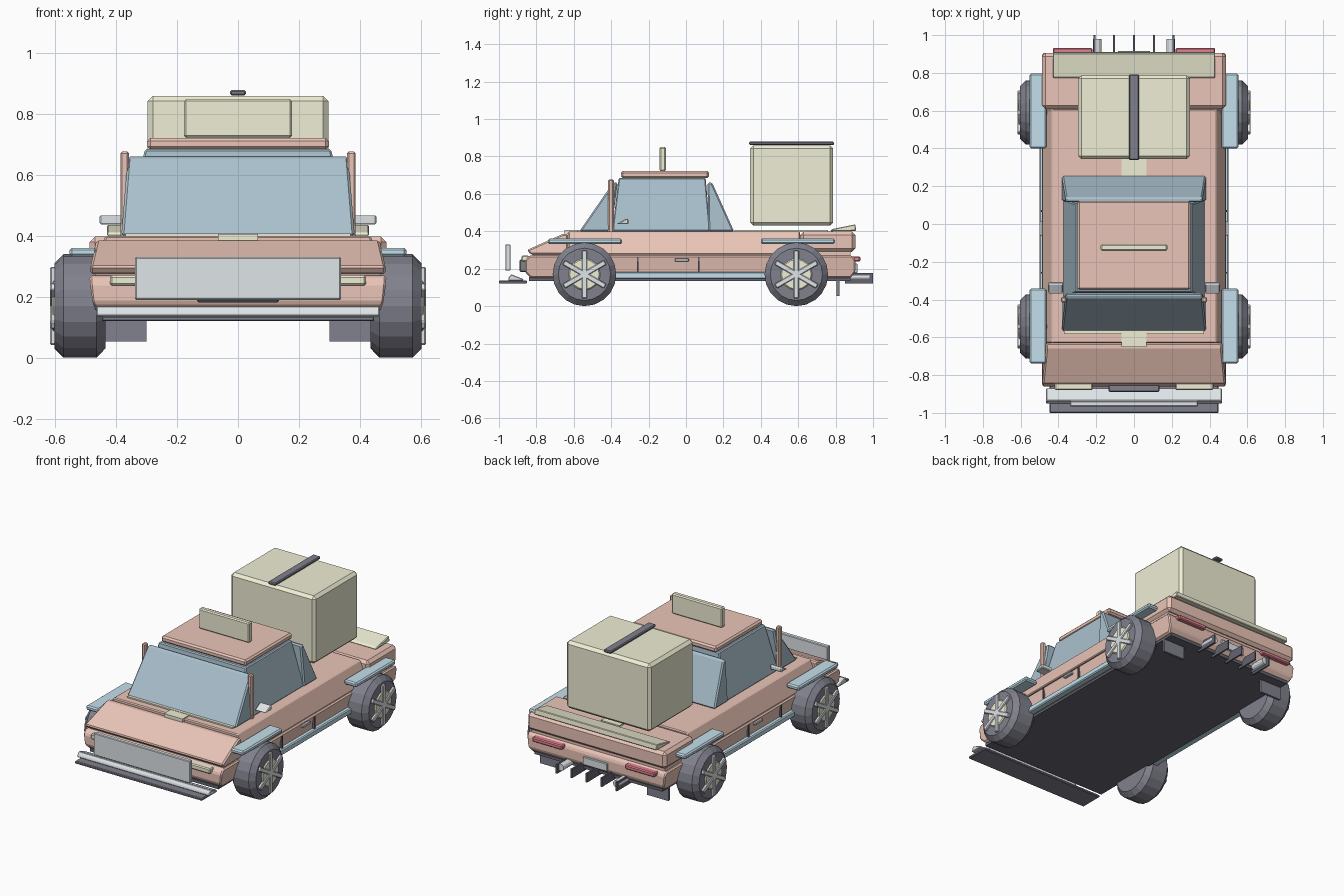
import bpy, math
from mathutils import Matrix, Vector


def material(name, r, g, b):
    m = bpy.data.materials.new(name)
    m.diffuse_color = (r, g, b, 1)
    return m


SALMON = material("salmon paint", 0.83, 0.56, 0.48)
GLASS = material("blue glass", 0.40, 0.53, 0.61)
BLUE = material("light blue trim", 0.55, 0.74, 0.83)
CREAM = material("cream", 0.87, 0.86, 0.67)
DARK = material("dark rubber", 0.22, 0.22, 0.27)
BLACK = material("underside", 0.13, 0.13, 0.17)
METAL = material("pale metal", 0.74, 0.78, 0.81)
RED = material("red lamp", 0.75, 0.22, 0.28)


def make(name, verts, faces, mat, bevel=0.0, mirror=False):
    me = bpy.data.meshes.new(name)
    me.from_pydata(verts, [], faces)
    me.materials.append(mat)
    ob = bpy.data.objects.new(name, me)
    bpy.context.collection.objects.link(ob)
    if bevel:
        b = ob.modifiers.new("bevel", "BEVEL")
        b.width, b.segments, b.limit_method = bevel, 1, "ANGLE"
        b.angle_limit = math.radians(35)
    if mirror:
        ob.modifiers.new("mirror", "MIRROR")
    return ob


def loft(name, a, b, mat, bevel=0.0, mirror=False):
    """Join two matching outlines; a lies at -x of b, outlines run clockwise seen from +x."""
    n = len(a)
    faces = [tuple(range(n)), tuple(range(2 * n - 1, n - 1, -1))]
    faces += [(i, i + n, (i + 1) % n + n, (i + 1) % n) for i in range(n)]
    return make(name, a + b, faces, mat, bevel, mirror)


def prism(name, pts, mat, bevel=0.0):
    """Side outline of (y, z, half width) extruded across the car."""
    return loft(name, [(-w, y, z) for y, z, w in pts],
                [(w, y, z) for y, z, w in pts], mat, bevel)


def box(name, x0, x1, y0, y1, z0, z1, mat, bevel=0.0, mirror=False):
    ring = [(y0, z0), (y0, z1), (y1, z1), (y1, z0)]
    return loft(name, [(x0, *p) for p in ring], [(x1, *p) for p in ring],
                mat, bevel, mirror)


def disc(name, axis, centre, radius, depth, mat, sides=20, bevel=0.0, mirror=False):
    """Closed cylinder along x or y, starting at the low end of its axis."""
    cx, cy, cz = centre
    rings = []
    for d in (0, depth):
        ring = []
        for i in range(sides):
            t = -2 * math.pi * i / sides
            u, v = radius * math.sin(t), -radius * math.cos(t)
            ring.append((cx + d, cy - u, cz + v) if axis == "x" else (cx + u, cy + d, cz + v))
        rings.append(ring)
    return loft(name, rings[0], rings[1], mat, bevel, mirror)


# Body shell
prism("lower_body", [(-0.83, 0.15, 0.465), (-0.86, 0.18, 0.48), (-0.86, 0.245, 0.487),
                     (-0.84, 0.27, 0.487), (0.89, 0.27, 0.487), (0.905, 0.25, 0.487),
                     (0.905, 0.18, 0.48), (0.88, 0.15, 0.465)], SALMON, 0.008)
box("body_band", -0.47, 0.47, -0.82, 0.88, 0.26, 0.31, SALMON)
box("underside", -0.45, 0.45, -0.84, 0.88, 0.135, 0.155, BLACK)
prism("hood", [(-0.83, 0.275, 0.485), (-0.85, 0.30, 0.485), (-0.66, 0.385, 0.465),
               (-0.63, 0.385, 0.465), (-0.63, 0.275, 0.485)], SALMON, 0.008)
prism("shoulder_deck", [(-0.63, 0.275, 0.487), (-0.63, 0.40, 0.435),
                        (0.61, 0.40, 0.435), (0.61, 0.275, 0.487)], SALMON, 0.006)
box("rear_deck", -0.487, 0.487, 0.61, 0.905, 0.29, 0.398, SALMON, 0.018)

# Centre stripe and cowl trim
box("hood_stripe", -0.065, 0.065, -0.65, -0.55, 0.385, 0.406, CREAM)
box("deck_stripe", -0.065, 0.065, 0.22, 0.76, 0.395, 0.406, CREAM)
box("cowl_trim", -0.37, 0.37, -0.583, -0.55, 0.395, 0.408, CREAM)

# Cabin
prism("side_windows", [(-0.395, 0.40, 0.375), (-0.36, 0.685, 0.305),
                       (0.105, 0.685, 0.305), (0.13, 0.40, 0.375)], GLASS, 0.006)
prism("windshield", [(-0.57, 0.40, 0.383), (-0.39, 0.66, 0.362),
                     (-0.365, 0.66, 0.362), (-0.40, 0.40, 0.383)], GLASS, 0.008)
prism("rear_window", [(0.12, 0.40, 0.382), (0.115, 0.66, 0.362),
                      (0.14, 0.66, 0.362), (0.257, 0.40, 0.382)], GLASS, 0.008)
box("roof", -0.298, 0.298, -0.348, 0.123, 0.684, 0.722, SALMON, 0.01)
box("windshield_post", 0.358, 0.386, -0.416, -0.386, 0.39, 0.677, SALMON, 0.006, True)
box("roof_sign", -0.177, 0.177, -0.142, -0.107, 0.722, 0.85, CREAM, 0.007)

# Cargo on the rear deck
box("cargo_box", -0.297, 0.297, 0.343, 0.787, 0.43, 0.86, CREAM, 0.018)
box("cargo_strap", -0.026, 0.026, 0.338, 0.792, 0.861, 0.879, DARK, 0.005)
prism("rear_spoiler", [(0.77, 0.40, 0.43), (0.78, 0.412, 0.43),
                       (0.905, 0.437, 0.43), (0.91, 0.402, 0.43)], CREAM, 0.004)

# Side details
box("sill", 0.455, 0.5, -0.42, 0.43, 0.145, 0.182, BLUE, 0.006, True)
box("door_handle", 0.48, 0.5, -0.06, 0.015, 0.238, 0.254, METAL, 0.003, True)
for y in (-0.258, 0.068):
    box("door_seam", 0.48, 0.492, y - 0.005, y + 0.005, 0.185, 0.262, BLACK, 0, True)
mirror_outline = [(-0.372, 0.438), (-0.318, 0.469), (-0.308, 0.465), (-0.308, 0.438)]
loft("wing_mirror", [(0.375, *p) for p in mirror_outline],
     [(0.455, *p) for p in mirror_outline], METAL, 0.005, True)

# Wheels and fenders
for label, y, fy in (("front", -0.543, -0.54), ("rear", 0.59, 0.598)):
    disc(label + "_tyre", "x", (0.435, y, 0.17), 0.17, 0.168, DARK, 20, 0.03, True)
    disc(label + "_hub", "x", (0.58, y, 0.17), 0.085, 0.031, CREAM, 16, 0.006, True)
    for k in range(3):
        spoke = box(label + "_spoke", 0.59, 0.617, y - 0.014, y + 0.014,
                    0.042, 0.298, METAL, 0.004, True)
        pivot = Vector((0, y, 0.17))
        spoke.data.transform(Matrix.Translation(pivot)
                             @ Matrix.Rotation(math.radians(60 * k), 4, "X")
                             @ Matrix.Translation(-pivot))
    box(label + "_fender", 0.463, 0.553, fy - 0.198, fy + 0.198, 0.332, 0.361, BLUE, 0.008, True)
box("mud_flap", 0.30, 0.45, 0.805, 0.82, 0.053, 0.15, DARK, 0, True)

# Front end
box("headlight", 0.22, 0.42, -0.88, -0.84, 0.237, 0.27, CREAM, 0.006, True)
box("grille", -0.135, 0.135, -0.89, -0.85, 0.182, 0.25, DARK, 0.006)
prism("front_bumper", [(-0.95, 0.136, 0.465), (-0.95, 0.15, 0.465), (-0.935, 0.17, 0.465),
                       (-0.87, 0.145, 0.465), (-0.87, 0.136, 0.465)], METAL, 0.004)
box("front_splitter", -0.447, 0.447, -1.0, -0.85, 0.12, 0.136, DARK, 0.004)
box("front_plate", -0.338, 0.338, -0.966, -0.938, 0.19, 0.33, METAL, 0.004)

# Rear end
box("tail_lamp", 0.22, 0.43, 0.89, 0.932, 0.238, 0.266, RED, 0.006, True)
box("rear_plate", -0.085, 0.085, 0.89, 0.916, 0.178, 0.228, METAL, 0.003)
for x in (-0.21, -0.105, 0, 0.105, 0.21):
    box("diffuser_fin", x - 0.005, x + 0.005, 0.85, 1.0, 0.12, 0.177, BLACK)
disc("exhaust", "y", (0.195, 0.86, 0.155), 0.022, 0.12, METAL, 12, 0, True)

# Make every shell face outward
import bmesh
for ob in bpy.context.collection.objects:
    bm = bmesh.new()
    bm.from_mesh(ob.data)
    bmesh.ops.recalc_face_normals(bm, faces=bm.faces)
    bm.to_mesh(ob.data)
    bm.free()
